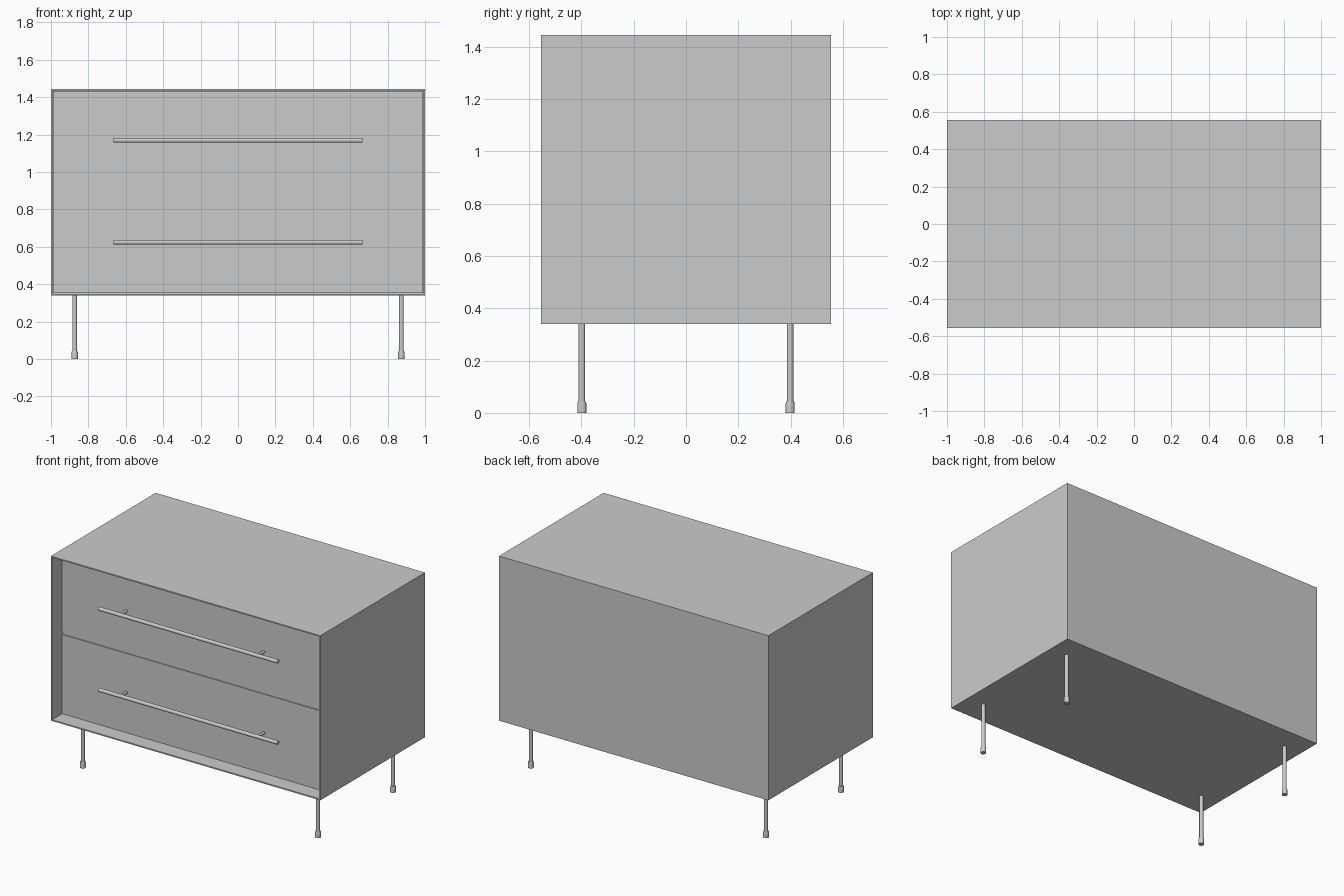
import bpy, bmesh, math
from mathutils import Vector

if "Cube" in bpy.data.objects:
    bpy.data.objects.remove(bpy.data.objects["Cube"])

W, D, Z0, Z1 = 1.0, 0.555, 0.34, 1.445   # half width, half depth, bottom, top
T = 0.012                                # panel thickness
FACE_Y = -0.455                          # recessed drawer front plane


def finish(name, bm, smooth=False):
    bmesh.ops.recalc_face_normals(bm, faces=bm.faces)
    me = bpy.data.meshes.new(name)
    bm.to_mesh(me)
    bm.free()
    ob = bpy.data.objects.new(name, me)
    bpy.context.collection.objects.link(ob)
    if smooth:
        bpy.context.view_layer.objects.active = ob
        ob.select_set(True)
        bpy.ops.object.shade_smooth_by_angle(angle=math.radians(35))
        ob.select_set(False)
    return ob


def add_box(bm, lo, hi):
    lo, hi = Vector(lo), Vector(hi)
    verts = bmesh.ops.create_cube(bm, size=1)["verts"]
    bmesh.ops.scale(bm, vec=hi - lo, verts=verts)
    bmesh.ops.translate(bm, vec=(lo + hi) / 2, verts=verts)


def rod(name, a, b, r, sides=20):
    a, b = Vector(a), Vector(b)
    bm = bmesh.new()
    bmesh.ops.create_cone(bm, cap_ends=True, segments=sides, radius1=r, radius2=r, depth=(b - a).length)
    rot = (b - a).to_track_quat('Z', 'Y').to_matrix()
    bmesh.ops.rotate(bm, cent=(0, 0, 0), matrix=rot, verts=bm.verts)
    bmesh.ops.translate(bm, vec=(a + b) / 2, verts=bm.verts)
    return finish(name, bm, True)


def lathe(name, profile, x, y, sides=20):
    bm = bmesh.new()
    rings = [[bm.verts.new((x + r * math.cos(2 * math.pi * i / sides),
                            y + r * math.sin(2 * math.pi * i / sides), z))
              for i in range(sides)] for r, z in profile]
    for lower, upper in zip(rings, rings[1:]):
        for i in range(sides):
            j = (i + 1) % sides
            bm.faces.new((lower[i], lower[j], upper[j], upper[i]))
    bm.faces.new(rings[0][::-1])
    bm.faces.new(rings[-1])
    return finish(name, bm, True)


# Open-fronted case: box with its front face inset and pushed back
bm = bmesh.new()
add_box(bm, (-W, -D, Z0), (W, D, Z1))
bm.normal_update()
front = min(bm.faces, key=lambda f: f.calc_center_median().y)
bmesh.ops.inset_region(bm, faces=[front], thickness=T)
inner = bmesh.ops.extrude_face_region(bm, geom=[front])
bmesh.ops.translate(bm, vec=(0, 2 * D - T, 0),
                    verts=[g for g in inner["geom"] if isinstance(g, bmesh.types.BMVert)])
if front.is_valid:
    bmesh.ops.delete(bm, geom=[front], context='FACES_ONLY')
finish("case", bm)

# Divider shelf between the drawers
bm = bmesh.new()
add_box(bm, (-W + T, FACE_Y + 0.006, 0.884), (W - T, D - T, 0.900))
finish("divider", bm)

# Drawers with bar handles on two posts
for label, lo, hi, hz in (("lower", Z0 + T, 0.884, 0.624), ("upper", 0.900, Z1 - T, 1.169)):
    bm = bmesh.new()
    add_box(bm, (-W + T, FACE_Y, lo), (W - T, FACE_Y + 0.03, hi))
    finish(label + "_drawer_front", bm)
    rod(label + "_handle_bar", (-0.665, -0.523, hz), (0.665, -0.523, hz), 0.0125)
    for side, x in (("left", -0.51), ("right", 0.51)):
        rod(f"{label}_handle_post_{side}", (x, -0.523, hz), (x, FACE_Y + 0.002, hz), 0.009, 16)

# Slim round legs with thicker feet
leg_profile = [(0.0175, 0), (0.0175, 0.03), (0.0155, 0.043), (0.0125, 0.043), (0.0125, Z0 + 0.002)]
for fb, y in (("front", -0.398), ("back", 0.398)):
    for side, x in (("left", -0.873), ("right", 0.873)):
        lathe(f"{fb}_leg_{side}", leg_profile, x, y)
